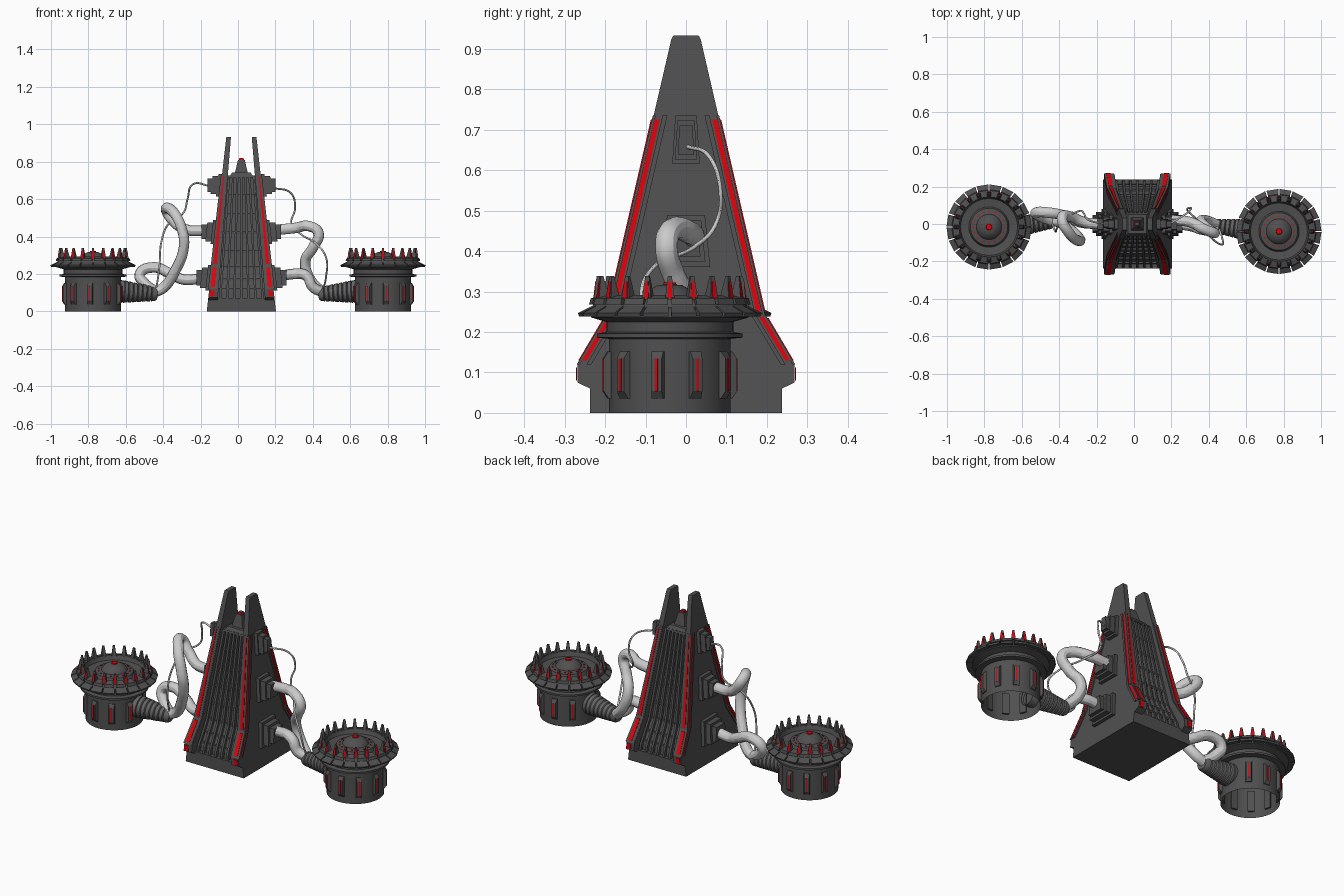
import bpy, bmesh
from math import sin, cos, pi, radians
from mathutils import Vector, Matrix

if "Cube" in bpy.data.objects:
    bpy.data.objects.remove(bpy.data.objects["Cube"])

def material(name, c):
    m = bpy.data.materials.new(name)
    m.diffuse_color = (*c, 1)
    m.use_nodes = True
    m.node_tree.nodes["Principled BSDF"].inputs["Base Color"].default_value = m.diffuse_color
    return m
DARK = material("charcoal", (0.08, 0.08, 0.08))
HOSE = material("hose_grey", (0.13, 0.13, 0.13))
RED = material("red_glow", (0.75, 0.0, 0.003))
CX = 0.018  # tower centre

def finish(name, bm, mat, smooth=False):
    bmesh.ops.recalc_face_normals(bm, faces=bm.faces)
    me = bpy.data.meshes.new(name)
    bm.to_mesh(me)
    bm.free()
    ob = bpy.data.objects.new(name, me)
    bpy.context.collection.objects.link(ob)
    me.materials.append(mat)
    if smooth:
        bpy.ops.object.select_all(action='DESELECT')
        bpy.context.view_layer.objects.active = ob
        ob.select_set(True)
        bpy.ops.object.shade_smooth_by_angle(angle=radians(35))
    return ob

def prism(bm, poly, lo, hi):
    """Solid between two mapped copies of a 2D polygon."""
    a = [bm.verts.new(lo(u, v)) for u, v in poly]
    b = [bm.verts.new(hi(u, v)) for u, v in poly]
    n = len(poly)
    bm.faces.new(a[::-1])
    bm.faces.new(b)
    for i in range(n):
        bm.faces.new((a[i], a[(i + 1) % n], b[(i + 1) % n], b[i]))

def slab(bm, poly, fin, fout, s=1, sy=1):
    """Tower part: (y, z) polygon spanning x from fin(z) to fout(z)."""
    prism(bm, poly, lambda y, z: (CX + s * fin(z), sy * y, z),
          lambda y, z: (CX + s * fout(z), sy * y, z))

def lathe(name, prof, mat, M, n=40):
    bm = bmesh.new()
    vs = [bm.verts.new((r, 0, z)) for r, z in prof]
    es = [bm.edges.new(p) for p in zip(vs, vs[1:])]
    bmesh.ops.spin(bm, geom=vs + es, cent=(0, 0, 0), axis=(0, 0, 1), angle=2 * pi,
                   steps=n, use_duplicate=False)
    bmesh.ops.remove_doubles(bm, verts=bm.verts, dist=1e-4)
    bm.transform(M)
    return finish(name, bm, mat, True)

def pipe(name, pts, r):
    cu = bpy.data.curves.new(name, 'CURVE')
    cu.dimensions = '3D'
    cu.bevel_depth, cu.bevel_resolution, cu.resolution_u = r, 4, 10
    sp = cu.splines.new('BEZIER')
    sp.bezier_points.add(len(pts) - 1)
    for bp, p in zip(sp.bezier_points, pts):
        bp.co = p
        bp.handle_left_type = bp.handle_right_type = 'AUTO'
    ob = bpy.data.objects.new(name, cu)
    bpy.context.collection.objects.link(ob)
    bpy.ops.object.select_all(action='DESELECT')
    bpy.context.view_layer.objects.active = ob
    ob.select_set(True)
    bpy.ops.object.convert(target='MESH')
    bpy.ops.object.shade_smooth_by_angle()

# ---- tower ----
xo = lambda z: 0.185 - 0.112 * z          # plate outer face
xi = lambda z: 0.132 - 0.082 * z          # plate inner face
off = lambda f, d: (lambda z: f(z) + d)
flip = lambda f: (lambda z: -f(z))
const = lambda c: (lambda z: c)
SIDES = (1, -1)

bm = bmesh.new()
slab(bm, [(-.237, 0), (.237, 0), (.237, .072), (-.237, .072)], flip(xi), xi)
finish("tower_base", bm, DARK)

bm = bmesh.new()
half = [(.237, 0), (.237, .06), (.268, .075), (.268, .12), (.193, .245), (.08, .735), (.036, .925), (.031, .933)]
for s in SIDES:
    slab(bm, half + [(-y, z) for y, z in half[::-1]], xi, xo, s)
finish("tower_side_plates", bm, DARK)

core = [(.215, .07), (.21, .105), (.148, .235), (.045, .725)]
bm = bmesh.new()
slab(bm, core + [(-y, z) for y, z in core[::-1]], flip(xi), xi)
finish("tower_core", bm, DARK)

# raised rails with red strips on all four plate edges
path = [(.268, .12), (.193, .245), (.08, .735)]
rails, strips = bmesh.new(), bmesh.new()
def band(pts, a, b):
    return [(y + a, z) for y, z in pts] + [(y - b, z) for y, z in pts[::-1]]
for s in SIDES:
    for sy in SIDES:
        slab(rails, band(path, .002, .034), off(xi, .004), off(xo, .002), s, sy)
        slab(rails, band(path, .002, .005), off(xi, .004), off(xo, .006), s, sy)
        slab(rails, band(path, -.022, .034), off(xo, -.01), off(xo, .006), s, sy)
        for seg in ([(.268, .08), (.268, .112)], [(.262, .13), (.2, .235)], [(.192, .252), (.083, .725)]):
            slab(strips, band(seg, .004, -.001), off(xi, .02), off(xo, -.006), s, sy)
        for seg in ([(.262, .13), (.198, .237)], [(.19, .252), (.082, .725)]):
            slab(strips, band(seg, -.005, .017), off(xo, -.01), off(xo, .005), s, sy)
finish("edge_rails", rails, DARK)
finish("red_edge_strips", strips, RED)

# front and back grilles: long slats with recessed cross bars
bm = bmesh.new()
for sy in SIDES:
    for k in range(7):
        f = -0.9 + 0.3 * k
        slab(bm, band(core, .018, .01), lambda z: f * xi(z) - .006, lambda z: f * xi(z) + .006, 1, sy)
    for z in (.12, .17, .235, .32, .42, .52, .62, .715):
        y = .21 - (z - .105) * .477 if z < .235 else .148 - (z - .235) * .21
        slab(bm, [(y + .009, z - .006), (y + .009, z + .006), (y - .02, z + .006), (y - .02, z - .006)],
             flip(xi), xi, 1, sy)
finish("grilles", bm, DARK)

# beacon between the fins
def frustum(name, z0, z1, a, b, mat):
    bm = bmesh.new()
    sq = [(-1, -1), (1, -1), (1, 1), (-1, 1)]
    prism(bm, sq, lambda u, v: (CX + u * a, v * a, z0), lambda u, v: (CX + u * b, v * b, z1))
    finish(name, bm, mat)
frustum("beacon_foot", .715, .742, .066, .05, DARK)
frustum("beacon", .742, .81, .034, .018, DARK)
frustum("beacon_light", .81, .818, .014, .012, RED)
frustum("beacon_cap", .817, .821, .011, .009, DARK)

# stepped pipe sockets on both tower sides
bm = bmesh.new()
for zc, hz, hy, xe in ((.675, .06, .034, .182), (.425, .064, .06, .212), (.18, .068, .08, .24)):
    for s in SIDES:
        for k, d in ((1, .02), (.8, .05), (.6, None)):
            poly = [(-hy * k, zc - hz * k), (hy * k, zc - hz * k), (hy * k * .78, zc + hz * k), (-hy * k * .78, zc + hz * k)]
            slab(bm, poly, off(xo, -.02), off(xo, d) if d else const(xe), s)
finish("pipe_sockets", bm, DARK)

# ---- drums ----
def ring(name, poly, hw, n, mat, c, side, start=0, skip=2):
    """n radial blocks: (r, z) polygon with half width hw(r, z)."""
    bm = bmesh.new()
    for k in range(n):
        a = start + 2 * pi * k / n
        if -cos(a) > skip:      # leave room for the hose collar
            continue
        def at(r, t, z):
            return (c[0] + side * (r * cos(a) - t * sin(a)), c[1] + r * sin(a) + t * cos(a), z)
        prism(bm, poly, lambda r, z: at(r, -hw(r, z), z), lambda r, z: at(r, hw(r, z), z))
    finish(name, bm, mat)

for side, yc, nm in ((1, -.04, "right"), (-1, -.016, "left")):
    c = (.775 * side, yc)
    lathe(nm + "_drum", [(.15, 0), (.15, .183), (.18, .186), (.18, .196), (.157, .2), (.157, .225),
          (.195, .236), (.195, .26), (.178, .283), (.16, .285), (.152, .264), (.108, .258), (.1, .276),
          (.068, .282), (.058, .3), (.03, .316), (.0, .318)], DARK, Matrix.Translation((*c, 0)))
    lathe(nm + "_centre_light", [(.018, .312), (.015, .322), (0, .323)], RED, Matrix.Translation((*c, 0)), 16)
    ring(nm + "_lower_plates", [(.17, .245), (.222, .238), (.225, .247), (.17, .275)],
         lambda r, z: r * .142, 20, DARK, c, side, pi / 20)
    ring(nm + "_upper_plates", [(.16, .268), (.198, .268), (.194, .283), (.16, .292)],
         lambda r, z: r * .135, 20, DARK, c, side, pi / 20)
    ring(nm + "_spikes", [(.16, .28), (.188, .28), (.181, .338), (.174, .338)],
         lambda r, z: .012 - (z - .28) * .12, 20, DARK, c, side)
    ring(nm + "_spike_lights", [(.18, .283), (.1893, .283), (.1843, .325), (.178, .325)],
         lambda r, z: .007 - (z - .28) * .08, 20, RED, c, side)
    ring(nm + "_inner_lights", [(.08, .276), (.086, .276), (.086, .2815), (.08, .283)],
         lambda r, z: .005, 16, RED, c, side)
    a0 = radians(-11.5)
    ring(nm + "_slot_frames", [(.14, .036), (.154, .036), (.166, .054), (.166, .134), (.154, .152), (.14, .152)],
         lambda r, z: .018 - (r - .14) * .2, 10, DARK, c, side, a0, .93)
    ring(nm + "_slot_lights", [(.15, .046), (.1675, .054), (.1675, .134), (.15, .142)],
         lambda r, z: .0035, 10, RED, c, side, a0, .93)
    # ribbed hose collar pointing to the tower
    prof = [(.06, -.02), (.06, .03)]
    for k in range(7):
        r, h = .059 - .0032 * k, .032 + .025 * k
        prof += [(r - .005, h), (r + .001, h + .004), (r - .002, h + .021)]
    prof += [(.031, .214), (0, .215)]
    base = Vector((c[0] - side * .13, yc + .005, .108))
    d = Vector((side * .43, yc + .03, .092)) - base
    lathe(nm + "_hose_collar", prof, HOSE,
          Matrix.Translation(base) @ d.to_track_quat('Z', 'Y').to_matrix().to_4x4(), 24)

# ---- pipes and cables ----
R = .028
pipe("left_upper_pipe", [(-.19, 0, .43), (-.27, .01, .435), (-.34, .04, .475), (-.385, .03, .545), (-.345, -.05, .53),
     (-.295, -.09, .42), (-.29, -.08, .34), (-.34, -.03, .21), (-.40, .01, .125), (-.45, .015, .1)], R)
pipe("left_lower_pipe", [(-.2, 0, .175), (-.29, .01, .17), (-.36, .04, .2), (-.45, .06, .235), (-.525, .06, .2),
     (-.50, .04, .15), (-.43, .01, .1)], R)
pipe("right_upper_pipe", [(.2, .02, .435), (.3, .01, .445), (.38, -.03, .455), (.43, -.048, .42), (.40, -.03, .34),
     (.36, .01, .27), (.38, .02, .18), (.45, -.005, .1)], R)
pipe("right_lower_pipe", [(.2, 0, .18), (.3, -.01, .2), (.365, -.03, .19), (.40, -.03, .13), (.46, -.01, .1)], R)
pipe("left_cable", [(-.15, 0, .67), (-.24, .02, .68), (-.27, .06, .6), (-.29, .07, .53), (-.37, .03, .47),
     (-.41, -.02, .37), (-.42, -.04, .24), (-.44, .01, .1)], .005)
pipe("right_cable", [(.19, 0, .66), (.285, .06, .63), (.305, .085, .55), (.285, .075, .47), (.34, .02, .41),
     (.42, -.08, .36), (.47, -.11, .29), (.47, -.07, .18), (.45, -.01, .1)], .005)
